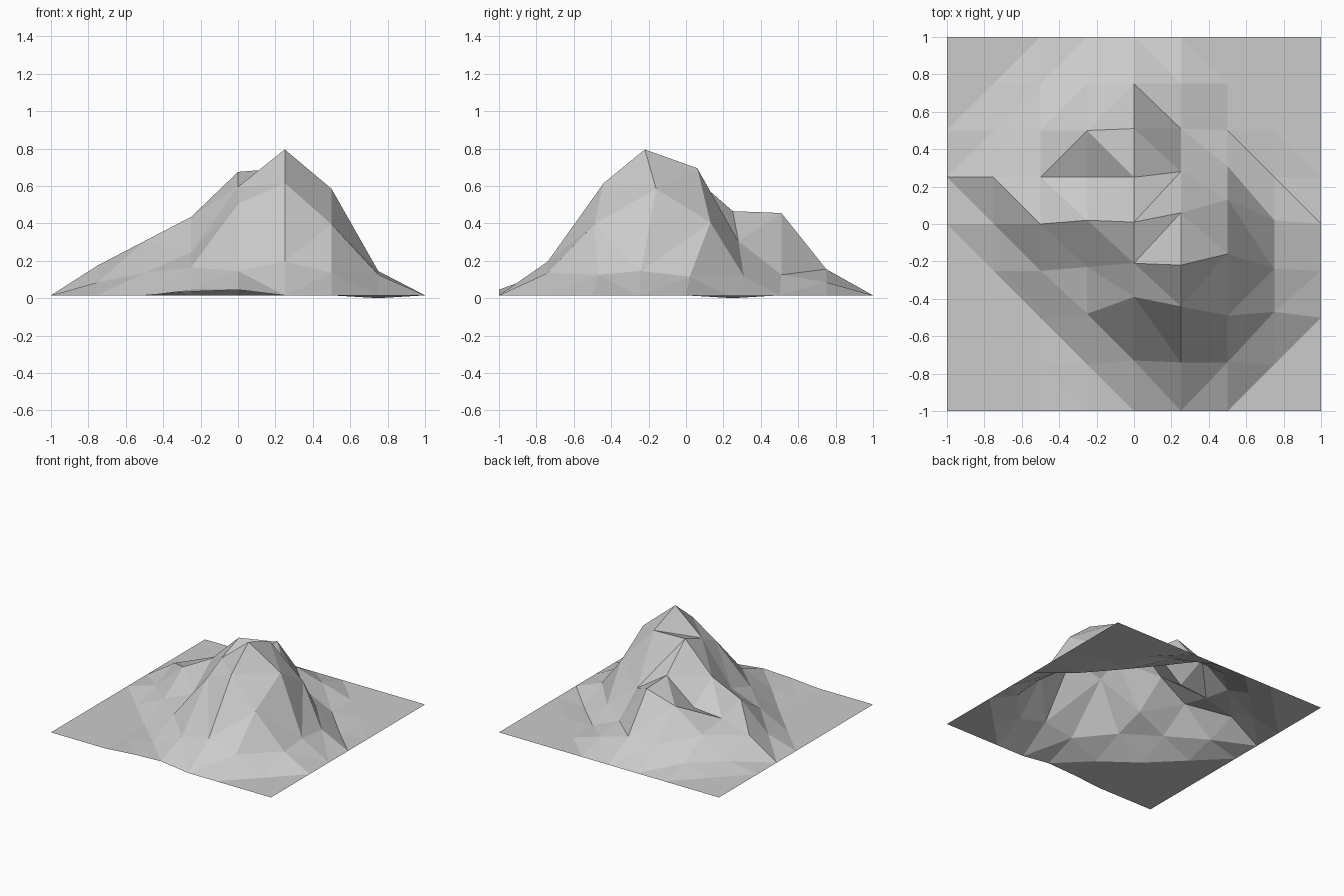
import bpy
import bmesh

old_cube = bpy.data.objects.get("Cube")
if old_cube:
    bpy.data.objects.remove(old_cube, do_unlink=True)

CELLS = 8
STEP = 2 / CELLS
GROUND = 0.015

# Heights above the ground in hundredths, one row per grid line, front to back
HEIGHT_ROWS = [
    "0 0 0 2 3 0 0 0 0",
    "0 0 0 3 13 18 12 0 0",
    "0 0 0 15 49 60 38 11 0",
    "0 0 12 23 58 78 57 13 0",
    "0 7 29 42 66 68 39 10 0",
    "0 16 23 25 45 29 10 -1.5 0",
    "0 4 19 36 44 11 0 0 0",
    "0 0 5 13 14 7 0 0 0",
    "0 0 0 0 0 0 0 0 0",
]

# Backward drift of the steep rock, in hundredths: row -> {column: drift}
DRIFT = {
    1: {4: 2, 5: 1, 6: 1},
    2: {3: 2, 4: 11, 5: 6, 6: 1, 7: 3},
    3: {3: 2, 4: 4, 5: 3, 6: 9, 7: 1},
    4: {3: 2, 4: 1, 5: 6, 6: 13, 7: 2},
    5: {5: 3, 6: 6},
    6: {4: 1, 5: 1},
}

# Cells (column, row) whose crease runs along the steeper diagonal
STEEP_CREASES = {(4, 4), (2, 4), (2, 5)}


def make_material(name, colour):
    material = bpy.data.materials.new(name)
    material.use_nodes = True
    material.diffuse_color = colour
    shader = material.node_tree.nodes["Principled BSDF"]
    shader.inputs["Base Color"].default_value = colour
    shader.inputs["Roughness"].default_value = 0.9
    return material


def add_cell(bm, verts, column, row):
    """Fill one grid cell with two triangles creased along a level diagonal."""
    a, b = verts[row][column], verts[row][column + 1]
    c, d = verts[row + 1][column + 1], verts[row + 1][column]
    rising = abs(a.co.z - c.co.z) <= abs(b.co.z - d.co.z)
    if (column, row) in STEEP_CREASES:
        rising = not rising
    triangles = ((a, b, c), (a, c, d)) if rising else ((a, b, d), (b, c, d))
    for triangle in triangles:
        bm.faces.new(triangle).smooth = False


# Mountain sheet: open grid of raised points
bm = bmesh.new()
verts = []
for row, line in enumerate(HEIGHT_ROWS):
    points = []
    for column, height in enumerate(line.split()):
        drift = DRIFT.get(row, {}).get(column, 0) / 100
        x = column * STEP - 1
        y = row * STEP - 1 + drift
        points.append(bm.verts.new((x, y, GROUND + float(height) / 100)))
    verts.append(points)

for row in range(CELLS):
    for column in range(CELLS):
        add_cell(bm, verts, column, row)

bm.normal_update()
mesh = bpy.data.meshes.new("mountain")
bm.to_mesh(mesh)
bm.free()
mesh.materials.append(make_material("rock grey", (0.6, 0.6, 0.6, 1)))
mountain = bpy.data.objects.new("mountain", mesh)
bpy.context.scene.collection.objects.link(mountain)
